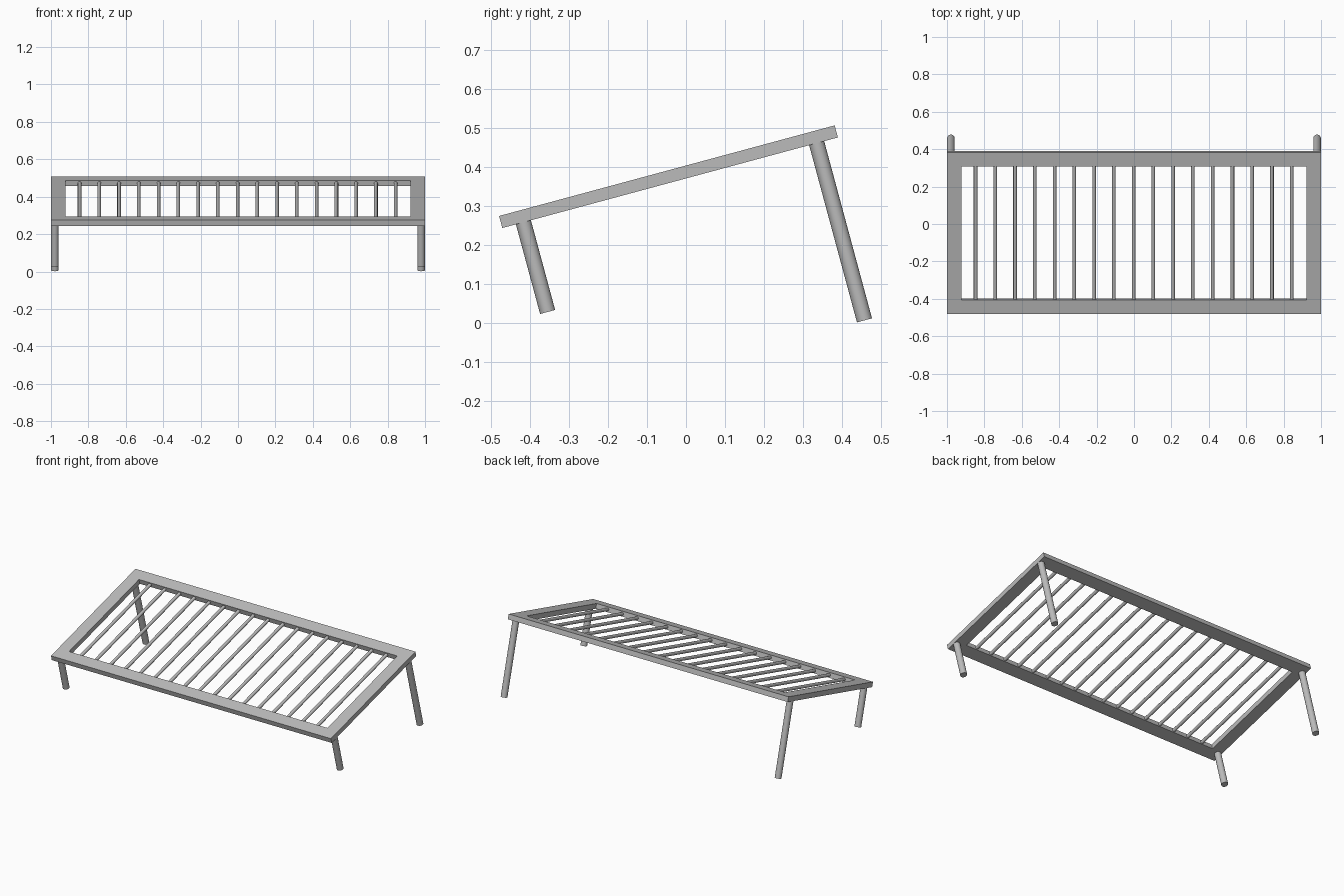
import bpy, bmesh, math
from mathutils import Matrix, Vector

cube = bpy.data.objects.get("Cube")
if cube:
    bpy.data.objects.remove(cube, do_unlink=True)

TILT = math.radians(15.1)
LENGTH, THICK, BORDER = 0.893, 0.032, 0.077
# Local space of the sloping bed: x across, y up the slope, z out of its top face
BED = Matrix.Translation((0, -0.045, 0.3755)) @ Matrix.Rotation(TILT, 4, 'X')

grey = bpy.data.materials.new("steel grey")
grey.use_nodes = True
colour = (0.5, 0.5, 0.5, 1)
grey.diffuse_color = colour
grey.node_tree.nodes["Principled BSDF"].inputs["Base Color"].default_value = colour


def add_object(name, bm):
    bmesh.ops.recalc_face_normals(bm, faces=bm.faces)
    mesh = bpy.data.meshes.new(name)
    bm.to_mesh(mesh)
    bm.free()
    mesh.materials.append(grey)
    obj = bpy.data.objects.new(name, mesh)
    bpy.context.collection.objects.link(obj)
    return obj


def rod(name, start, end, radius, sides):
    """Round bar between two points in bed space."""
    start, end = Vector(start), Vector(end)
    axis = end - start
    bm = bmesh.new()
    bmesh.ops.create_cone(bm, cap_ends=True, segments=sides, radius1=radius,
                          radius2=radius, depth=axis.length)
    turn = axis.to_track_quat('Z', 'Y').to_matrix().to_4x4()
    bm.transform(BED @ Matrix.Translation((start + end) / 2) @ turn)
    obj = add_object(name, bm)
    bpy.ops.object.select_all(action='DESELECT')
    obj.select_set(True)
    bpy.context.view_layer.objects.active = obj
    bpy.ops.object.shade_smooth_by_angle(angle=math.radians(40))


# Flat rectangular frame: bridge the outer and inner outlines, bottom and top
bm = bmesh.new()
loops = []
for half_x, half_y in ((1, LENGTH / 2), (1 - BORDER, LENGTH / 2 - BORDER)):
    for z in (-THICK / 2, THICK / 2):
        loops.append([bm.verts.new((sx * half_x, sy * half_y, z))
                      for sx, sy in ((-1, -1), (1, -1), (1, 1), (-1, 1))])
outer_low, outer_top, inner_low, inner_top = loops
for a, b in ((outer_low, outer_top), (outer_top, inner_top),
             (inner_top, inner_low), (inner_low, outer_low)):
    for i in range(4):
        j = (i + 1) % 4
        bm.faces.new((a[i], a[j], b[j], b[i]))
bm.transform(BED)
add_object("frame", bm)

# Slats running up the slope between the front and back rails
reach = LENGTH / 2 - BORDER + 0.01
for i in range(17):
    x = (i - 8) * 0.1056 - 0.002
    rod(f"slat_{i + 1}", (x, -reach, 0), (x, reach, 0), 0.01, 16)

# Legs square to the frame, short at the front and long at the back
to_bed = BED.inverted()
for side, x in (("left", 0.979), ("right", -0.979)):
    for end, foot in (("front", (x, -0.3555, 0.028)), ("back", (x, 0.4585, 0.0065))):
        base = to_bed @ Vector(foot)
        rod(f"{end}_{side}_leg", base, (base.x, base.y, 0), 0.02, 32)
